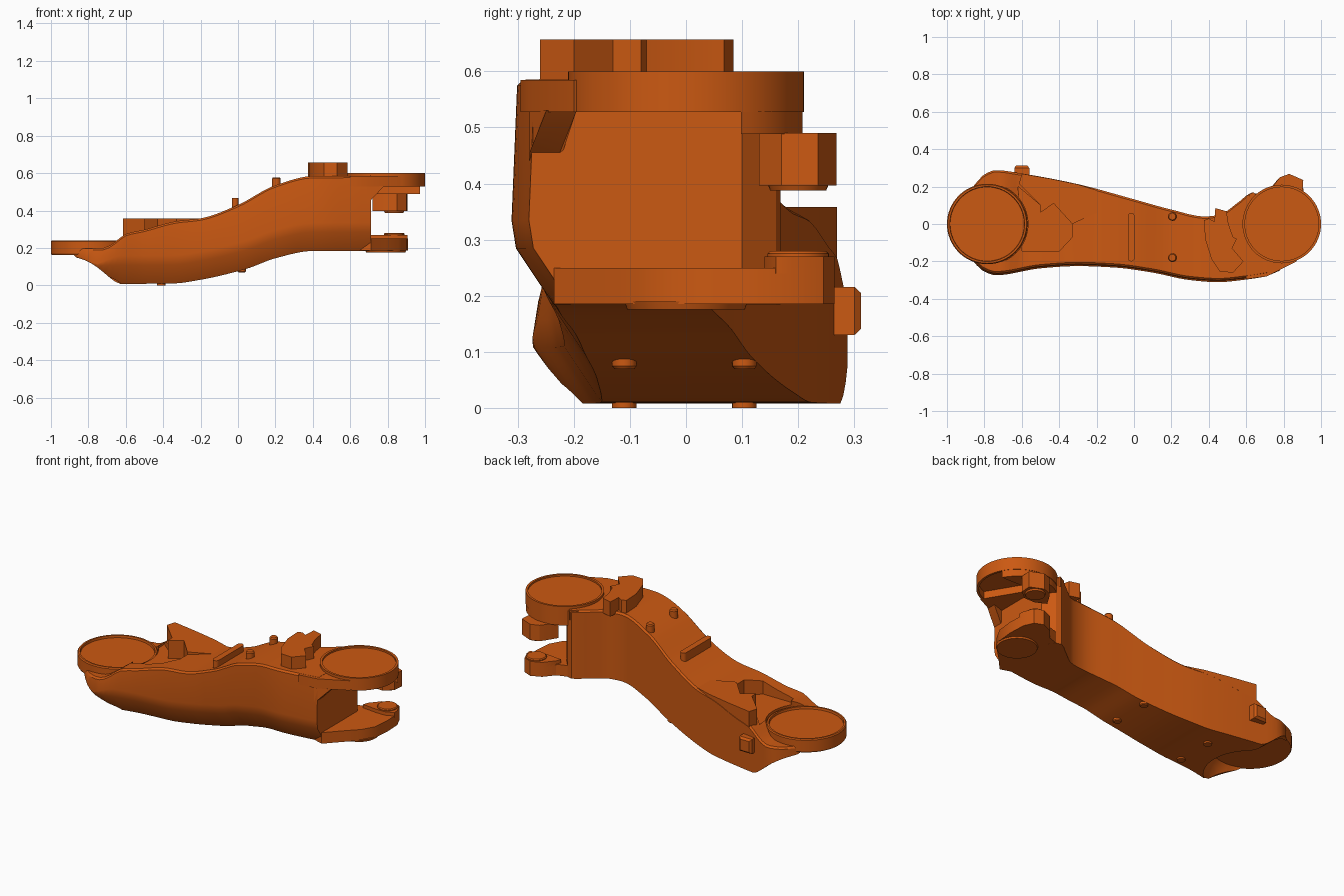
import bpy, bmesh, math

if "Cube" in bpy.data.objects:
    bpy.data.objects.remove(bpy.data.objects["Cube"], do_unlink=True)

# The single paint colour
orange = bpy.data.materials.new("burnt_orange")
orange.use_nodes = True
paint = (0.6, 0.1, 0.006, 1.0)
orange.diffuse_color = paint
orange.node_tree.nodes["Principled BSDF"].inputs["Base Color"].default_value = paint


def shade(obj):
    bpy.ops.object.select_all(action="DESELECT")
    obj.select_set(True)
    bpy.context.view_layer.objects.active = obj
    bpy.ops.object.shade_smooth_by_angle(angle=math.radians(30))


def loft(name, rings, closed=False):
    """Skin a row of equal rings; closed joins the last ring to the first."""
    bm = bmesh.new()
    rows = [[bm.verts.new(p) for p in ring] for ring in rings]
    n = len(rows[0])
    pairs = list(zip(rows, rows[1:]))
    if closed:
        pairs.append((rows[-1], rows[0]))
    for a, b in pairs:
        for i in range(n):
            j = (i + 1) % n
            bm.faces.new((a[i], a[j], b[j], b[i]))
    if not closed:
        bm.faces.new(rows[0])
        bm.faces.new(rows[-1])
    bmesh.ops.recalc_face_normals(bm, faces=bm.faces)
    mesh = bpy.data.meshes.new(name)
    bm.to_mesh(mesh)
    bm.free()
    mesh.materials.append(orange)
    obj = bpy.data.objects.new(name, mesh)
    bpy.context.collection.objects.link(obj)
    shade(obj)
    return obj


def prism(name, outline, low, high):
    return loft(name, [[(x, y, z) for x, y in outline] for z in (low, high)])


def arc(x, y, r, start, end, steps):
    """Points along a circle between two angles in degrees."""
    angles = [math.radians(start + (end - start) * i / steps) for i in range(steps + 1)]
    return [(x + r * math.cos(a), y + r * math.sin(a)) for a in angles]


def lathe(name, x, y, profile, closed=False, sides=64):
    """Stack circles of (radius, height) around a vertical axis."""
    return loft(name, [[(px, py, z) for px, py in arc(x, y, r, 0, 360, sides)[:-1]]
                       for r, z in profile], closed)


def carve(obj, cutter):
    """Subtract the cutter from the object and discard it."""
    cut = obj.modifiers.new("cut", "BOOLEAN")
    cut.operation = "DIFFERENCE"
    cut.solver = "EXACT"
    cut.object = cutter
    bpy.context.view_layer.update()
    evaluated = obj.evaluated_get(bpy.context.evaluated_depsgraph_get())
    obj.data = bpy.data.meshes.new_from_object(evaluated)
    obj.modifiers.clear()
    bpy.data.objects.remove(cutter, do_unlink=True)


def curve(points, x):
    """Smooth interpolation without overshoot."""
    slopes = [(b[1] - a[1]) / (b[0] - a[0]) for a, b in zip(points, points[1:])]
    inner = [2 * p * q / (p + q) if p * q > 0 else 0 for p, q in zip(slopes, slopes[1:])]
    tangents = [slopes[0]] + inner + [slopes[-1]]
    k = 0
    while k < len(slopes) - 1 and x > points[k + 1][0]:
        k += 1
    (xa, ya), (xb, yb) = points[k], points[k + 1]
    h = xb - xa
    t = (x - xa) / h
    u = 1 - t
    return (ya * (1 + 2 * t) * u * u + yb * t * t * (3 - 2 * t)
            + h * t * u * (u * tangents[k] - t * tangents[k + 1]))


# Arm body: four guide curves along x, softly chamfered along the lower front edge
top = [(-.9, .195), (-.72, .2), (-.66, .23), (-.6, .275), (-.5, .298), (-.33, .343),
       (-.2, .358), (0, .43), (.2, .535), (.4, .584), (.71, .586)]
bottom = [(-.9, .158), (-.82, .135), (-.75, .095), (-.69, .045), (-.63, .008), (-.35, .01),
          (-.2, .03), (.05, .09), (.2, .145), (.4, .184), (.71, .185)]
back = [(-.9, .15), (-.86, .2), (-.8, .265), (-.74, .288), (-.6, .27), (-.3, .213), (0, .132),
        (.2, .077), (.38, .04), (.46, .05), (.55, .11), (.64, .17), (.71, .1)]
front = [(-.9, -.15), (-.86, -.2), (-.8, -.255), (-.74, -.274), (-.5, -.237), (-.3, -.225),
         (-.1, -.233), (.1, -.26), (.3, -.3), (.45, -.311), (.6, -.297), (.71, -.28)]
stations = [-.9 + .03 * i for i in range(54)] + [.71]
rings = []
for x in stations:
    zt, zb, yb, yf = (curve(g, x) for g in (top, bottom, back, front))
    c = max(.004, min(.1, .108 - zb)) if x < -.6 else .1
    e = .01
    section = [(yf + .75 * c, zb), (yf + .08 * c, zb + c), (yf, zb + 1.5 * c),
               (yf + e, zt - e), (yf + 2 * e, zt), (yb - e, zt), (yb, zt - e), (yb, zb)]
    rings.append([(x, y, z) for y, z in section])
body = loft("arm_body", rings)

# Angular pocket, seat around the lower disc and round hollow beneath it
carve(body, prism("pocket_cutter", [(-.33, 0), (-.33, -.07), (-.4, -.145), (-.6, -.145),
                                    (-.62, .2), (-.5, .1), (-.5, .06), (-.43, .11)], .25, .5))
carve(body, lathe("seat_cutter", -.785, 0, [(.218, .205), (.218, .5)]))
carve(body, lathe("hollow_cutter", -.785, 0, [(.2, .163), (.225, .13), (.24, .08),
                                              (.245, -.02)]))
shade(body)

# Raised shelf along the back of the pocket
prism("pocket_shelf", [(-.615, .216), (-.6, .269), (-.45, .243), (-.3, .212), (-.2, .18),
                       (-.2, .06), (-.33, 0), (-.43, .11), (-.5, .06), (-.5, .1)], .2, .358)

# Lower joint disc with a recessed face
lathe("lower_disc", -.785, 0, [(.21, .162), (.215, .17), (.215, .235), (.21, .241),
                               (.2, .241), (.198, .228)])

# Upper joint disc: open ring below, recessed cap above
lathe("upper_disc_rim", .79, 0, [(.21, .528), (.21, .6), (.197, .6), (.197, .528)], True)
lathe("upper_disc_cap", .79, 0, [(.2, .57), (.2, .59)])

# Upper overhang reaching from the body under the disc, with a sloped gusset
prism("upper_overhang", [(.6, -.295), (.71, -.28), (.87, -.2), (.75, 0), (.64, .17), (.6, .15)],
      .528, .585)
loft("overhang_gusset", [[(.69, y, .44), (.71, y, .455), (.78, y + .03, .53), (.69, y, .53)]
                         for y in (-.279, -.225)])

# Upper clevis lug, its root following the disc wall, and its boss
prism("upper_lug", [(.72, .16), (.76, .225), (.78, .25), (.83, .268), (.905, .235), (.9, .17),
                    (.85, .13), (.78, .13)], .397, .49)
prism("upper_lug_root", arc(.79, 0, .208, 28, 130, 16) + [(.68, .1)], .488, .57)
lathe("upper_boss", .835, .2, [(.05, .388), (.055, .4)], sides=32)

# Lower clevis plate, raised lug, boss and underside disc
prism("lower_plate", [(.6, -.2), (.71, -.235), (.79, -.15), (.86, -.08), (.9, -.01), (.91, .09),
                      (.905, .19), (.88, .245), (.83, .265), (.77, .24), (.72, .18), (.6, .14)],
      .185, .25)
prism("lower_lug", [(.71, .15), (.8, .14), (.86, .14), (.907, .16), (.905, .19), (.88, .245),
                    (.83, .265), (.77, .24), (.72, .18)], .24, .27)
lathe("lower_boss", .835, .2, [(.055, .26), (.055, .275), (.05, .28)], sides=32)
lathe("underside_disc", .79, 0, [(.105, .176), (.11, .19)])

# Stepped stop block on the upper deck
prism("stop_block", [(.375, .02), (.4, .03), (.43, .012), (.435, .085), (.495, .068), (.505, 0),
                     (.53, -.07), (.55, -.08), (.525, -.13), (.585, -.2), (.53, -.26),
                     (.46, -.255), (.415, -.19), (.38, -.08)], .57, .657)

# Rounded key bar across the slope
prism("key_bar", arc(-.015, .042, .018, 0, 180, 8) + arc(-.015, -.182, .018, 180, 360, 8),
      .4, .468)

# Locating pegs above and below
for side, y in (("back", .04), ("front", -.18)):
    lathe("top_peg_" + side, .205, y, [(.023, .51), (.023, .57), (.018, .577)], sides=20)
for side, y in (("back", .104), ("front", -.11)):
    lathe("slope_peg_" + side, .02, y, [(.018, .07), (.022, .075), (.022, .092)], sides=20)
    lathe("base_peg_" + side, -.41, y, [(.022, 0), (.022, .03)], sides=20)

# Bevelled side button on the back wall
loft("side_button", [[(-.6 + sx * w, y, .173 + sz * h)
                      for sx, sz in ((-1, -1), (1, -1), (1, 1), (-1, 1))]
                     for y, w, h in ((.25, .04, .043), (.3, .04, .043), (.312, .03, .032))])
